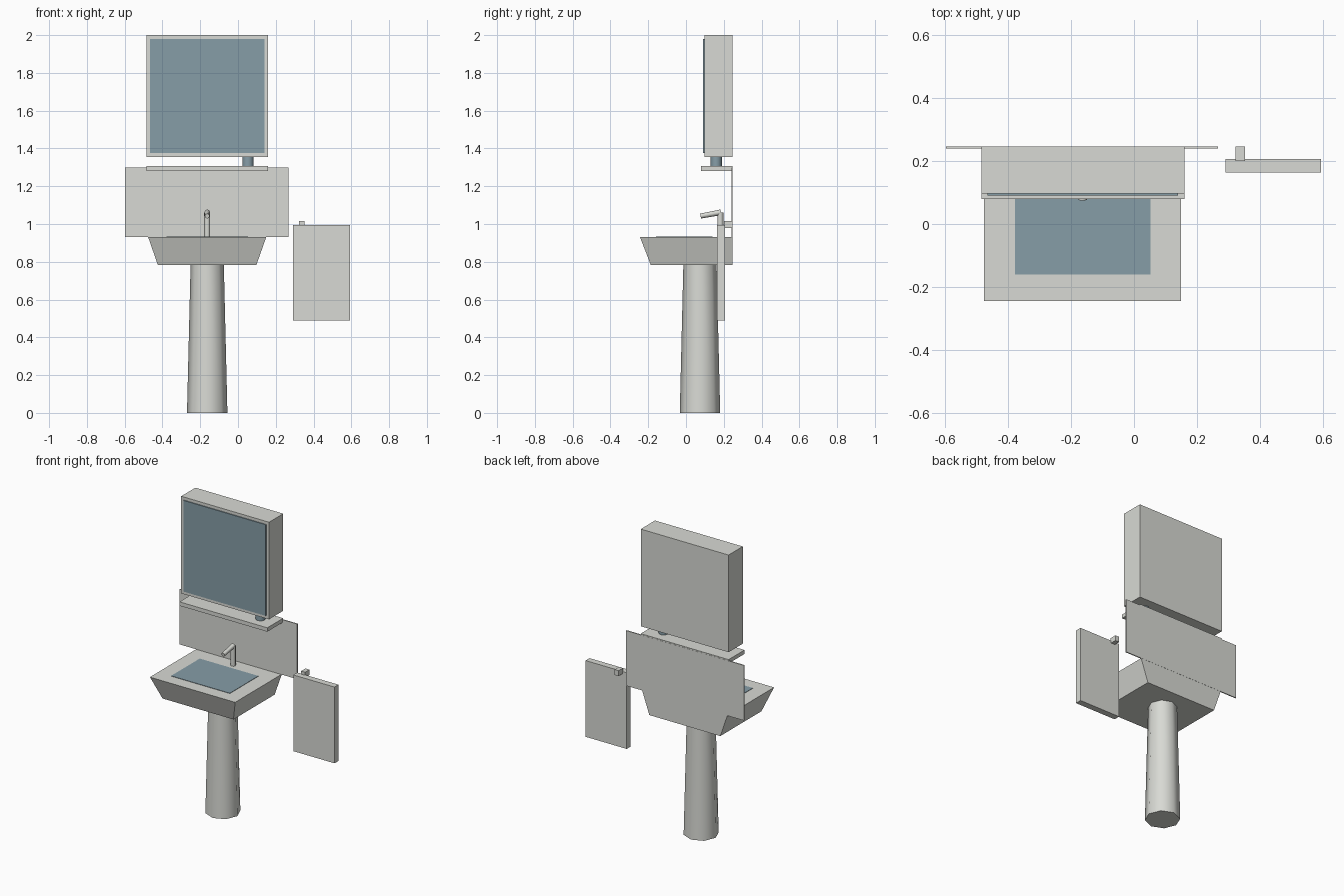
import bpy, bmesh, math
from mathutils import Vector

default = bpy.data.objects.get("Cube")
if default:
    bpy.data.objects.remove(default, do_unlink=True)


def material(name, colour):
    mat = bpy.data.materials.new(name)
    mat.use_nodes = True
    mat.diffuse_color = (*colour, 1)
    mat.node_tree.nodes["Principled BSDF"].inputs["Base Color"].default_value = (*colour, 1)
    return mat


ceramic = material("warm light grey", (0.69, 0.70, 0.66))
glass = material("muted blue", (0.24, 0.34, 0.39))


def finish(name, bm, mat):
    bmesh.ops.recalc_face_normals(bm, faces=bm.faces)
    mesh = bpy.data.meshes.new(name)
    bm.to_mesh(mesh)
    bm.free()
    mesh.materials.append(mat)
    obj = bpy.data.objects.new(name, mesh)
    bpy.context.collection.objects.link(obj)
    return obj


def box(name, x, y, z, mat=ceramic, lower=None):
    """Box from x, y, z ranges; lower gives other x, y ranges for the bottom."""
    bm = bmesh.new()
    bmesh.ops.create_cube(bm, size=1)
    for v in bm.verts:
        top = v.co.z > 0
        rx, ry = (x, y) if top or lower is None else lower
        v.co = (rx[v.co.x > 0], ry[v.co.y > 0], z[top])
    return finish(name, bm, mat)


def tube(name, start, end, r1, r2, sides, mat=ceramic):
    """Smooth tapered cylinder between two points."""
    a, b = Vector(start), Vector(end)
    bm = bmesh.new()
    bmesh.ops.create_cone(bm, cap_ends=True, segments=sides, radius1=r1,
                          radius2=r2, depth=(b - a).length)
    turn = Vector((0, 0, 1)).rotation_difference(b - a).to_matrix()
    for v in bm.verts:
        v.co = turn @ v.co + (a + b) / 2
    obj = finish(name, bm, mat)
    bpy.ops.object.select_all(action="DESELECT")
    obj.select_set(True)
    bpy.context.view_layer.objects.active = obj
    bpy.ops.object.shade_smooth_by_angle(angle=math.radians(50))
    return obj


mid = -0.163
back = 0.246

# Mirror cabinet and its glass
box("mirror_cabinet", (-0.485, 0.16), (0.097, back), (1.355, 2.0))
box("mirror_glass", (-0.465, 0.14), (0.091, 0.098), (1.375, 1.98), glass)

# Shelf with a tumbler
box("shelf", (-0.485, 0.16), (0.079, back), (1.28, 1.306))
tube("tumbler", (0.053, 0.16, 1.305), (0.053, 0.16, 1.356), 0.03, 0.03, 12, glass)

# Splashback and tapered basin
box("splashback", (-0.598, 0.267), (0.24, 0.247), (0.932, 1.298))
box("basin", (-0.476, 0.15), (-0.244, back), (0.782, 0.932),
    lower=((-0.424, 0.097), (-0.186, back)))
box("water", (-0.379, 0.052), (-0.16, 0.14), (0.93, 0.9345), glass)

# Pedestal
tube("pedestal", (mid, 0.074, 0), (mid, 0.074, 0.783), 0.107, 0.088, 8)

# Tap
tube("tap_body", (mid, 0.182, 0.931), (mid, 0.182, 1.062), 0.016, 0.016, 8)
tube("tap_spout", (mid, 0.185, 1.062), (mid, 0.077, 1.042), 0.015, 0.013, 8)

# Towel on a wall peg
box("towel", (0.291, 0.594), (0.164, 0.206), (0.49, 0.996))
box("towel_peg", (0.323, 0.353), (0.2, back), (0.98, 1.016))
